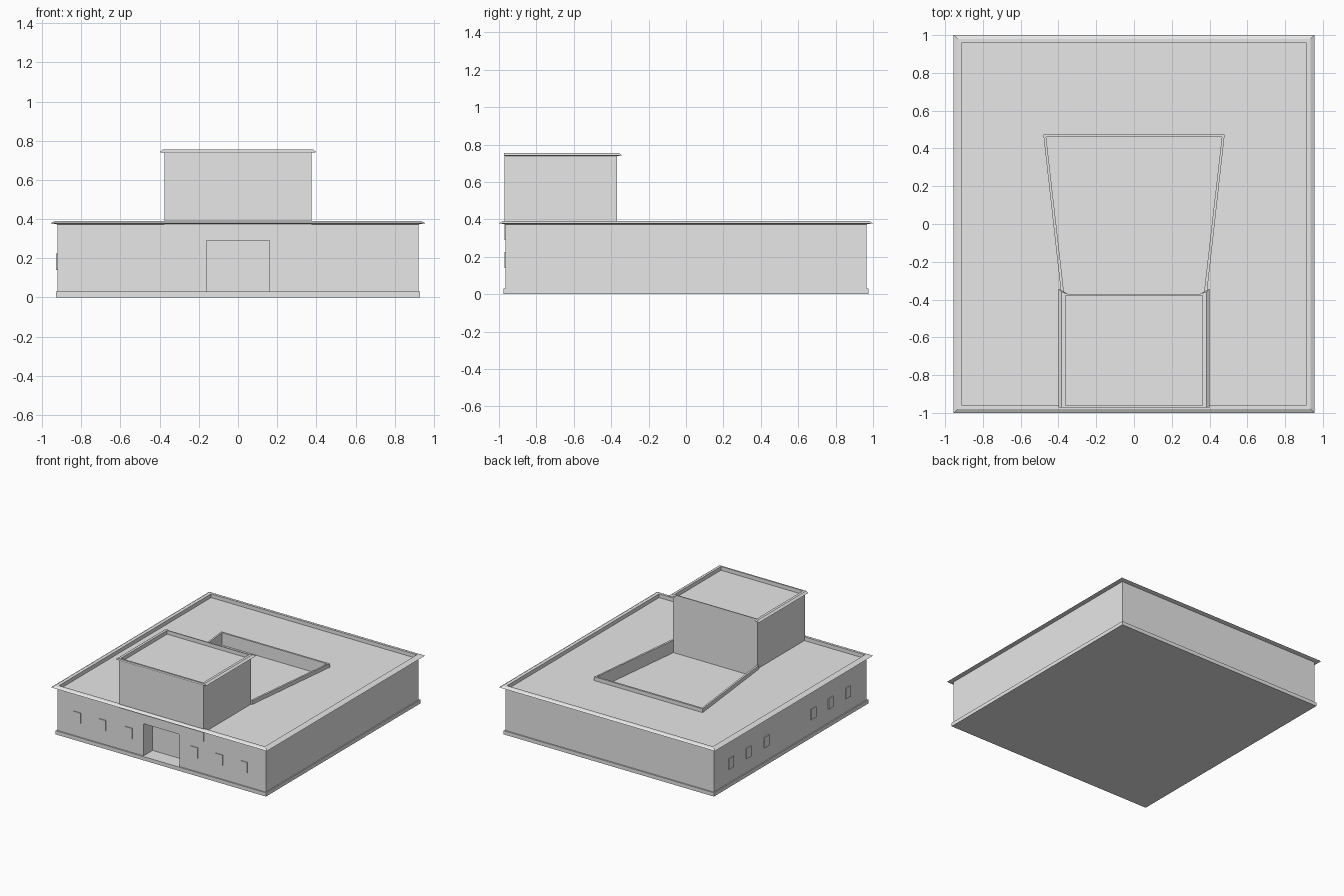
import bpy
import bmesh

cube = bpy.data.objects.get("Cube")
if cube:
    bpy.data.objects.remove(cube, do_unlink=True)

GREY = (0.8, 0.8, 0.8, 1)
plaster = bpy.data.materials.new("light_grey_plaster")
plaster.use_nodes = True
plaster.diffuse_color = GREY
plaster.node_tree.nodes["Principled BSDF"].inputs["Base Color"].default_value = GREY


def loft(name, loops, cap_start=False, cap_end=False):
    """Join matching loops of points with side faces, optionally capped."""
    bm = bmesh.new()
    rows = [[bm.verts.new(p) for p in loop] for loop in loops]
    n = len(rows[0])
    for low, high in zip(rows, rows[1:]):
        for i in range(n):
            j = (i + 1) % n
            bm.faces.new((low[i], low[j], high[j], high[i]))
    if cap_start:
        bm.faces.new(rows[0][::-1])
    if cap_end:
        bm.faces.new(rows[-1])
    mesh = bpy.data.meshes.new(name)
    bm.to_mesh(mesh)
    bm.free()
    mesh.materials.append(plaster)
    obj = bpy.data.objects.new(name, mesh)
    bpy.context.collection.objects.link(obj)
    return obj


def quad(front_w, back_w, front, back, z):
    return [(-front_w, front, z), (front_w, front, z), (back_w, back, z), (-back_w, back, z)]


def rect(w, d, z):
    return quad(w, w, -d, d, z)


def box(name, x0, x1, y0, y1, z0, z1):
    loops = [[(x0, y0, z), (x1, y0, z), (x1, y1, z), (x0, y1, z)] for z in (z0, z1)]
    return loft(name, loops, True, True)


def cut(target, cutter):
    """Subtract the cutter from the target, then discard it."""
    cutter.hide_render = True
    mod = target.modifiers.new("cut", "BOOLEAN")
    mod.operation = "DIFFERENCE"
    mod.solver = "EXACT"
    mod.object = cutter
    bpy.context.view_layer.objects.active = target
    bpy.ops.object.modifier_apply(modifier=mod.name)
    bpy.data.objects.remove(cutter, do_unlink=True)


BASE, ROOF, RIM, COURT = 0.03, 0.36, 0.39, 0.29
WALL_X, WALL_Y = 0.922, 0.965

# Plinth and main block with the courtyard and entrance cut out
box("plinth", -0.93, 0.93, -0.975, 0.975, 0, BASE)
walls = loft("main_walls", [rect(WALL_X, WALL_Y, BASE), rect(WALL_X, WALL_Y, ROOF)], True, True)
cut(walls, loft("courtyard_cutter",
                [quad(0.37, 0.465, -0.37, 0.46, z) for z in (COURT, 0.5)], True, True))
cut(walls, box("entrance_cutter", -0.16, 0.16, -1.1, -0.85, BASE, 0.315))

# Overhanging eaves with a low parapet around the roof
loft("roof_eaves", [
    rect(WALL_X, WALL_Y, ROOF), rect(WALL_X, WALL_Y, 0.373), rect(0.955, 1.0, 0.379),
    rect(0.935, 0.98, RIM), rect(0.91, 0.96, RIM), rect(0.91, 0.96, ROOF)])

# Raised lip around the courtyard
loft("courtyard_lip", [
    quad(0.385, 0.48, -0.375, 0.475, ROOF), quad(0.385, 0.48, -0.375, 0.475, RIM),
    quad(0.37, 0.465, -0.37, 0.46, RIM), quad(0.37, 0.465, -0.37, 0.46, ROOF)])

# Upper block
box("tower", -0.375, 0.375, -0.97, -0.37, COURT, 0.725)


def tower_loop(w, front, corner, back, z):
    return [(-w, front, z), (w, front, z), (w, corner, z),
            (0.35, back, z), (-0.35, back, z), (-w, corner, z)]


# Upper parapet, overhanging at the sides only
loft("tower_eaves", [
    tower_loop(0.375, -0.97, -0.37, -0.37, 0.725),
    tower_loop(0.375, -0.97, -0.37, -0.37, 0.738),
    tower_loop(0.4, -0.972, -0.342, -0.37, 0.742),
    tower_loop(0.383, -0.972, -0.36, -0.37, 0.755),
    tower_loop(0.363, -0.96, -0.378, -0.378, 0.755),
    tower_loop(0.363, -0.96, -0.378, -0.378, 0.725)])

# Window plates on the front and on one side wall
for i, x in enumerate((-0.745, -0.525, -0.29, 0.29, 0.51, 0.73)):
    box(f"front_window_{i}", x - 0.031, x + 0.031, -WALL_Y - 0.006, -WALL_Y, 0.14, 0.225)
for i, y in enumerate((-0.73, -0.51, -0.29, 0.3, 0.53, 0.75)):
    box(f"side_window_{i}", -WALL_X - 0.006, -WALL_X, y - 0.031, y + 0.031, 0.14, 0.225)
